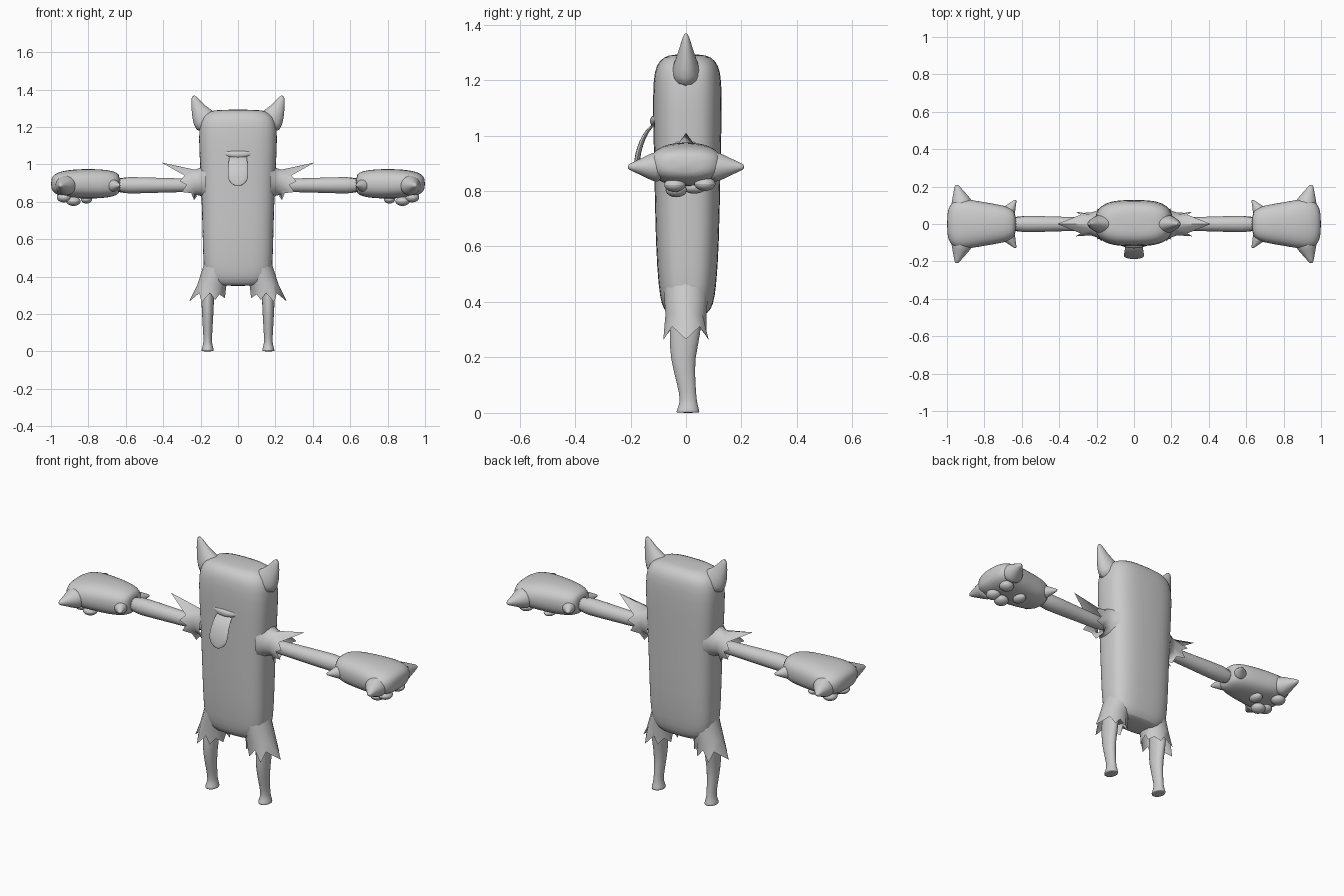
import bpy, bmesh, math
from mathutils import Vector

old = bpy.data.objects.get("Cube")
if old:
    bpy.data.objects.remove(old)

GREY = (0.6, 0.6, 0.6, 1)
mat = bpy.data.materials.new("plain grey")
mat.use_nodes = True
mat.diffuse_color = GREY
mat.node_tree.nodes["Principled BSDF"].inputs["Base Color"].default_value = GREY


def skin(name, rings, caps=True, subdiv=1, sharp=40):
    """Join rings of points into one smooth-shaded surface."""
    bm = bmesh.new()
    loops = [[bm.verts.new(p) for p in ring] for ring in rings]
    n = len(loops[0])
    for a, b in zip(loops, loops[1:]):
        for i in range(n):
            j = (i + 1) % n
            bm.faces.new((a[i], a[j], b[j], b[i]))
    if caps:
        bm.faces.new(loops[0])
        bm.faces.new(loops[-1])
    bmesh.ops.recalc_face_normals(bm, faces=bm.faces)
    me = bpy.data.meshes.new(name)
    bm.to_mesh(me)
    bm.free()
    me.materials.append(mat)
    ob = bpy.data.objects.new(name, me)
    bpy.context.collection.objects.link(ob)
    if subdiv:
        ob.modifiers.new("Smooth", "SUBSURF").levels = subdiv
        ob.modifiers["Smooth"].render_levels = subdiv
    bpy.ops.object.select_all(action="DESELECT")
    ob.select_set(True)
    bpy.context.view_layer.objects.active = ob
    bpy.ops.object.shade_smooth_by_angle(angle=math.radians(sharp))
    return ob


def ring(c, u, v, power=2.0, n=16):
    """Superellipse around c, spanned by half-axes u and v."""
    c, u, v = Vector(c), Vector(u), Vector(v)
    pts = []
    for i in range(n):
        a = 2 * math.pi * i / n
        ca, sa = math.cos(a), math.sin(a)
        pts.append(c + u * math.copysign(abs(ca) ** (2 / power), ca)
                   + v * math.copysign(abs(sa) ** (2 / power), sa))
    return pts


def spike(name, base, tip, width, depth, bend=(0, 0, 0)):
    """Blunt curved cone; depth is measured across the bending plane."""
    base, tip, bend = Vector(base), Vector(tip), Vector(bend)
    d = (tip - base).normalized()
    side = Vector((0, 1, 0)) if abs(d.y) < 0.5 else Vector((0, 0, 1))
    across = d.cross(side).normalized()
    rings = []
    for t, r in ((0, 1), (0.3, 0.82), (0.55, 0.56), (0.78, 0.34), (0.93, 0.2), (1, 0.08)):
        c = base.lerp(tip, t) + bend * math.sin(math.pi * t)
        rings.append(ring(c, across * width * r, side * depth * r, n=12))
    return skin(name, rings)


def ragged(name, s, collars, half_rim):
    """Open cuff: round collars ending in a torn rim, given for y >= 0."""
    rim = half_rim + [(x, -y, z) for x, y, z in half_rim[-2:0:-1]]
    rings = [ring(c, u, v, n=len(rim)) for c, u, v in collars] + [rim]
    rings = [[(s * p[0], p[1], p[2]) for p in r] for r in rings]
    return skin(name, rings, caps=False, subdiv=0, sharp=70)


def pad(name, loc, size):
    rings = [ring((loc[0], loc[1], loc[2] + size[2] * math.sin(a)),
                  (size[0] * math.cos(a), 0, 0), (0, size[1] * math.cos(a), 0), n=12)
             for a in (-1.45, -1.0, -0.5, 0, 0.5, 1.0, 1.45)]
    return skin(name, rings)


# Body and head in one tall pillow: height, half width, half depth
BODY = [(0.35, 0.09, 0.045), (0.358, 0.135, 0.075), (0.39, 0.172, 0.094), (0.45, 0.186, 0.104),
        (0.6, 0.189, 0.115), (0.9, 0.198, 0.12), (1.08, 0.209, 0.125), (1.2, 0.21, 0.124),
        (1.255, 0.194, 0.113), (1.284, 0.155, 0.086), (1.293, 0.1, 0.05)]
skin("body", [ring((0, 0.005, z), (w, 0, 0), (0, d, 0), 2.9, 28) for z, w, d in BODY])

# Lip overhanging the tongue
lip = []
for i in range(9):
    t = i / 4 - 1
    r = 0.003 + 0.02 * (1 - t * t)
    lip.append(ring((0.1 * t, -0.112 + 0.012 * t * t, 1.052 + 0.014 * t * t),
                    (0, r * 0.85, 0), (0, 0, r), n=10))
skin("lip", lip)

# Tongue hanging forward: y, z, half width
TONGUE = [(-0.105, 1.05, 0.048), (-0.135, 1.025, 0.05), (-0.158, 0.985, 0.054),
          (-0.172, 0.94, 0.058), (-0.176, 0.91, 0.05), (-0.177, 0.893, 0.032), (-0.177, 0.885, 0.012)]
skin("tongue", [ring((0, y, z), (w, 0, 0), (0, 0.011, 0.004), 2.4, 14) for y, z, w in TONGUE])

SLEEVE_RIM = [(0.41, 0, 1.01), (0.285, 0.05, 0.94), (0.312, 0.066, 0.91), (0.275, 0.06, 0.89),
              (0.302, 0.058, 0.852), (0.25, 0.048, 0.846), (0.235, 0.03, 0.808), (0.22, 0, 0.83)]
TROUSER_RIM = [(0.262, 0, 0.265), (0.207, 0.05, 0.312), (0.195, 0.082, 0.262), (0.15, 0.066, 0.312),
               (0.122, 0.075, 0.275), (0.1, 0.05, 0.305), (0.07, 0.03, 0.285), (0.078, 0, 0.33)]
ARM = [(0.18, 0.036), (0.3, 0.037), (0.5, 0.043), (0.67, 0.05)]
PAW = [(0.632, 0.05, 0.044), (0.645, 0.078, 0.06), (0.69, 0.1, 0.075), (0.78, 0.114, 0.081),
       (0.88, 0.133, 0.078), (0.945, 0.136, 0.068), (0.982, 0.11, 0.052), (1.0, 0.06, 0.03)]
# Leg: height, forward offset, half width, half depth
LEG = [(0.42, 0, 0.036, 0.06), (0.28, -0.002, 0.035, 0.058), (0.2, -0.014, 0.031, 0.045),
       (0.1, 0.002, 0.025, 0.033), (0.045, 0.009, 0.022, 0.03), (0.022, 0.008, 0.03, 0.037),
       (0.004, 0.007, 0.034, 0.043), (0, 0.007, 0.033, 0.042)]

for s, label in ((1, "left"), (-1, "right")):
    spike(label + "_ear", (s * 0.14, 0, 1.2), (s * 0.24, 0, 1.367), 0.085, 0.062, (s * 0.012, 0, -0.008))

    # Arm with torn sleeve
    skin(label + "_arm", [ring((s * x, 0, 0.888), (0, r, 0), (0, 0, r)) for x, r in ARM])
    ragged(label + "_sleeve", s,
           [((0.17, 0, 0.91), (0, 0, 0.1), (0, 0.095, 0)),
            ((0.2, 0, 0.907), (0, 0, 0.076), (0, 0.073, 0)),
            ((0.23, 0, 0.905), (0, 0, 0.066), (0, 0.062, 0))], SLEEVE_RIM)

    # Paw with corner points and pads underneath
    skin(label + "_paw", [ring((s * x, 0, 0.896), (0, w, 0), (0, 0, h), 2.5, 20) for x, w, h in PAW])
    for f, end in ((-1, "front"), (1, "back")):
        spike(f"{label}_{end}_outer_point", (s * 0.915, f * 0.085, 0.887),
              (s * 0.95, f * 0.21, 0.887), 0.068, 0.064)
        spike(f"{label}_{end}_inner_point", (s * 0.675, f * 0.06, 0.887),
              (s * 0.632, f * 0.128, 0.887), 0.04, 0.04)
    for i, (x, y, z) in enumerate([(0.93, -0.04, 0.822), (0.93, 0.068, 0.826), (0.88, -0.035, 0.803)]):
        pad(f"{label}_toe_pad_{i + 1}", (s * x, y, z), (0.042, 0.042, 0.026))
    pad(label + "_palm_pad", (s * 0.81, 0.03, 0.812), (0.032, 0.045, 0.022))

    # Leg with torn trouser end
    skin(label + "_leg", [ring((s * 0.162, y, z), (w, 0, 0), (0, d, 0)) for z, y, w, d in LEG])
    ragged(label + "_trouser", s,
           [((0.105, 0, 0.47), (0.076, 0, 0), (0, 0.085, 0)),
            ((0.122, 0, 0.41), (0.078, 0, 0), (0, 0.08, 0)),
            ((0.14, 0, 0.355), (0.078, 0, 0), (0, 0.076, 0))], TROUSER_RIM)
